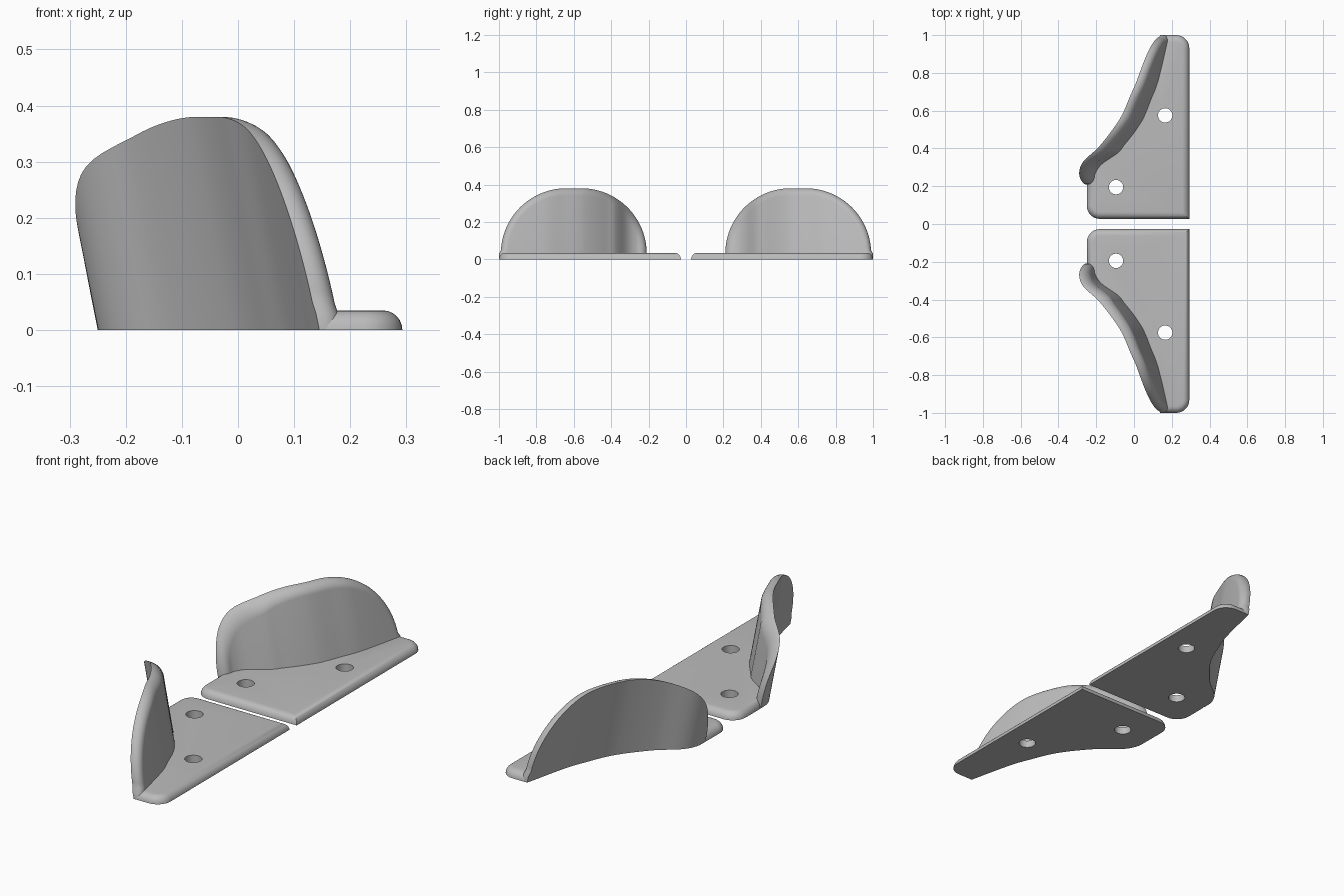
import bpy, bmesh, math

cube = bpy.data.objects.get("Cube")
if cube:
    bpy.data.objects.remove(cube, do_unlink=True)

mat = bpy.data.materials.new("plain_grey")
mat.use_nodes = True
GREY = (0.5, 0.5, 0.5, 1)
mat.diffuse_color = GREY
mat.node_tree.nodes["Principled BSDF"].inputs["Base Color"].default_value = GREY

# Foot line of the curved wall as (y, x)
FOOT = [(.21, -.25), (.27, -.245), (.33, -.21), (.41, -.115),
        (.555, 0), (.68, .056), (.77, .09), (1, .145)]


def foot_x(y):
    """Smooth Hermite interpolation along the foot line."""
    def slope(k):
        a, b = FOOT[max(k - 1, 0)], FOOT[min(k + 1, len(FOOT) - 1)]
        return (b[1] - a[1]) / (b[0] - a[0])
    k = max([j for j in range(len(FOOT) - 1) if FOOT[j][0] <= y] or [0])
    (y0, x0), (y1, x1) = FOOT[k], FOOT[k + 1]
    h = y1 - y0
    t = (y - y0) / h
    return ((2*t**3 - 3*t**2 + 1) * x0 + (t**3 - 2*t**2 + t) * h * slope(k)
            + (3*t**2 - 2*t**3) * x1 + (t**3 - t**2) * h * slope(k + 1))


def foot_stretch(y):
    """Ratio of thickness along x to true thickness."""
    d = (foot_x(min(y + .01, 1)) - foot_x(max(y - .01, .21))) / .02
    return math.sqrt(1 + d * d)


def finish(bm, name):
    bmesh.ops.recalc_face_normals(bm, faces=bm.faces)
    mesh = bpy.data.meshes.new(name)
    bm.to_mesh(mesh)
    bm.free()
    mesh.materials.append(mat)
    obj = bpy.data.objects.new(name, mesh)
    bpy.context.collection.objects.link(obj)
    return obj


def loft(bm, rings):
    """Join rings of vertices with quads, closing each ring."""
    n = len(rings[0])
    for a, b in zip(rings, rings[1:]):
        for i in range(n):
            j = (i + 1) % n
            bm.faces.new((a[i], a[j], b[j], b[i]))


def fillet(radius, steps):
    """Quarter-round steps as (inset, rise)."""
    for k in range(steps + 1):
        a = math.pi / 2 * k / steps
        yield radius * (1 - math.cos(a)), radius * math.sin(a)


def make_wall():
    """Leaning dome-shaped wall with a rounded inner rim."""
    thick, rim, lean, steps = .046, .038, .2, 28
    arcs = [math.pi / 2 * k / steps for k in range(steps + 1)]
    layers = [(0, 0)] + [(i, thick - rim + d) for i, d in fillet(rim, 8)]
    bm = bmesh.new()
    rings = []
    for inset, depth in layers:
        r = .35 - inset
        top = [(.56 - r * math.cos(a), .03 + r * math.sin(a)) for a in arcs]
        top += [(.60, .03 + r)]
        top += [(.64 + r * math.cos(a), .03 + r * math.sin(a)) for a in reversed(arcs)]
        top[-1] = (1 - inset, .03)

        def place(y, z):
            y = min(y, 1)
            return bm.verts.new((foot_x(y) + depth * foot_stretch(y) - lean * z, y, z))
        upper = [place(y, z) for y, z in top]
        lower = [place(y, 0) for y, z in top]
        rings.append(upper + lower[::-1])
    loft(bm, rings)
    # Both faces are ruled strips from foot to rim
    for ring in (rings[0], rings[-1]):
        n = len(ring)
        for i in range(n // 2 - 1):
            bm.faces.new((ring[i], ring[i + 1], ring[n - 2 - i], ring[n - 1 - i]))
    return finish(bm, "curved_wall")


def make_plate():
    """Base plate with a rounded upper edge that follows the wall foot."""
    bm = bmesh.new()
    rings = []

    def corner(cx, cy, r, start):
        return [(cx + r * math.cos(a), cy + r * math.sin(a))
                for a in (math.radians(start + 90 * k / 8) for k in range(9))]
    for inset, z in fillet(.035, 6):
        pts = [(-.25 + inset, .2)]
        pts += corner(-.18, .097, .07 - inset, 180)
        pts += [(.293 - inset, .027 + inset)]
        pts += corner(.223, .93, .07 - inset, 0)
        pts += [(.156, 1 - inset)]
        pts += [(foot_x(y) + .012, y) for y in (.25 + .71 * k / 28 for k in range(28, -1, -1))]
        rings.append([bm.verts.new((x, y, z)) for x, y in pts])
    loft(bm, rings)
    bm.faces.new(rings[0])
    bm.faces.new(rings[-1])
    return finish(bm, "base_plate")


wall, plate = make_wall(), make_plate()

# Screw holes through the plate
cutters = []
for x, y in ((.165, .575), (-.095, .195)):
    bpy.ops.mesh.primitive_cylinder_add(vertices=32, radius=.038, depth=.3, location=(x, y, 0))
    cutter = bpy.context.object
    cutter.name = "hole_cutter"
    cutter.hide_render = True
    cutter.data.materials.append(mat)
    cutters.append(cutter)
    mod = plate.modifiers.new("hole", 'BOOLEAN')
    mod.operation = 'DIFFERENCE'
    mod.solver = 'EXACT'
    mod.object = cutter

# Mirror into a front and back pair, then smooth
for obj in (wall, plate):
    mod = obj.modifiers.new("pair", 'MIRROR')
    mod.use_axis = (False, True, False)
    mod.use_mirror_merge = False
    bpy.ops.object.select_all(action='DESELECT')
    obj.select_set(True)
    bpy.context.view_layer.objects.active = obj
    for name in [m.name for m in obj.modifiers]:
        bpy.ops.object.modifier_apply(modifier=name)
    bpy.ops.object.shade_smooth_by_angle(angle=math.radians(35))
for cutter in cutters:
    bpy.data.objects.remove(cutter, do_unlink=True)
